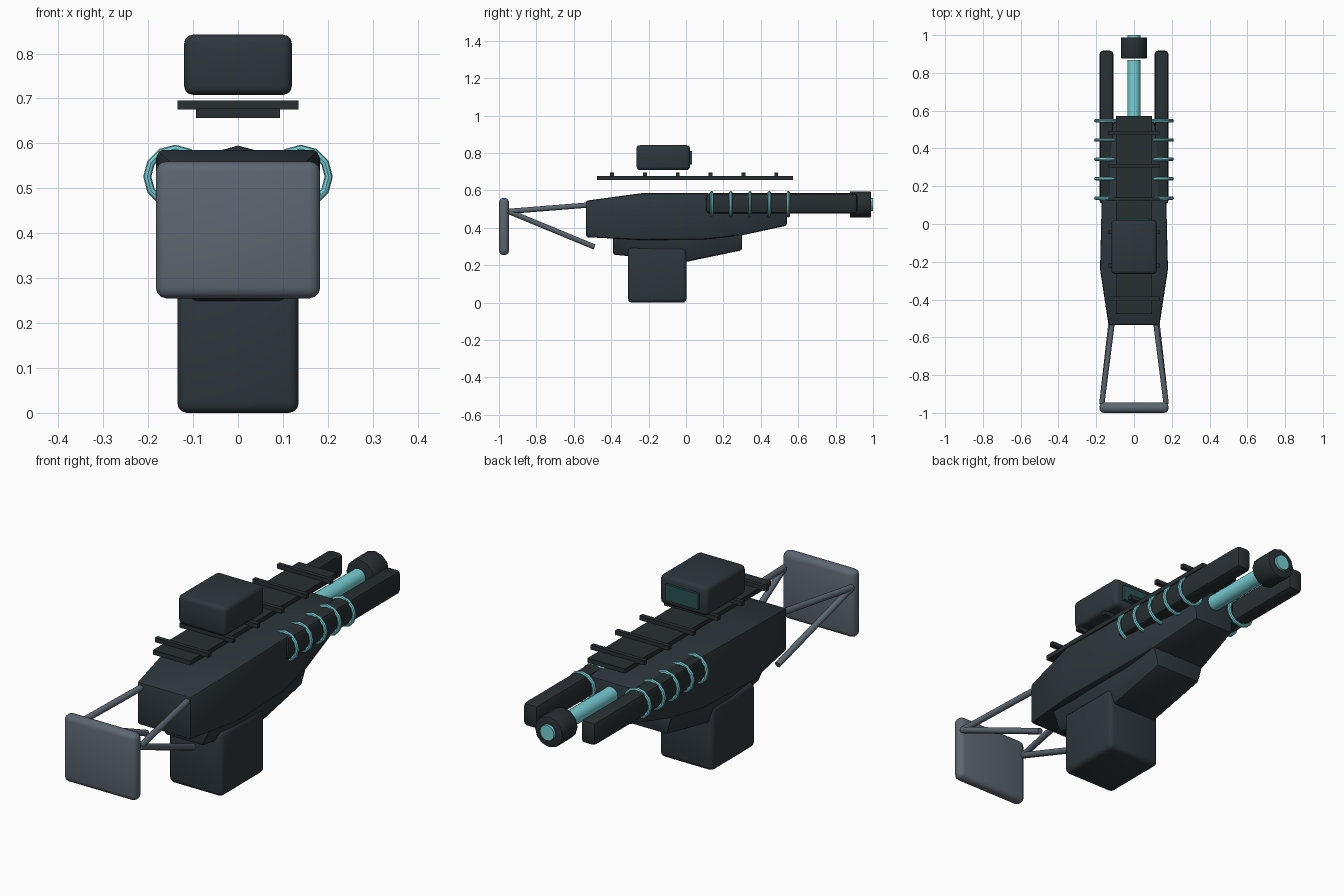
import bpy, bmesh, math
from mathutils import Vector

if "Cube" in bpy.data.objects:
    bpy.data.objects.remove(bpy.data.objects["Cube"])


def material(name, rgb):
    m = bpy.data.materials.new(name)
    m.diffuse_color = (*rgb, 1)
    m.use_nodes = True
    m.node_tree.nodes["Principled BSDF"].inputs["Base Color"].default_value = m.diffuse_color
    return m


DARK = material("dark slate", (0.027, 0.038, 0.046))
BLACK = material("charcoal", (0.021, 0.028, 0.032))
GREY = material("steel grey", (0.108, 0.135, 0.165))
CYAN = material("pale cyan", (0.18, 0.62, 0.66))
LENS = material("dark teal", (0.022, 0.085, 0.085))


def finish(name, bm, mat, bevel=0.0, segments=2):
    bmesh.ops.recalc_face_normals(bm, faces=bm.faces)
    me = bpy.data.meshes.new(name)
    bm.to_mesh(me)
    bm.free()
    me.materials.append(mat)
    ob = bpy.data.objects.new(name, me)
    bpy.context.collection.objects.link(ob)
    bpy.ops.object.select_all(action='DESELECT')
    bpy.context.view_layer.objects.active = ob
    ob.select_set(True)
    if bevel:
        mod = ob.modifiers.new("bevel", 'BEVEL')
        mod.width = bevel
        mod.segments = segments
        mod.limit_method = 'ANGLE'
        mod.angle_limit = math.radians(35)
        bpy.ops.object.modifier_apply(modifier=mod.name)
    bpy.ops.object.shade_smooth_by_angle(angle=math.radians(32))
    return ob


def box(name, lo, hi, mat, bevel=0.0, segments=2):
    bm = bmesh.new()
    bmesh.ops.create_cube(bm, size=1)
    for v in bm.verts:
        v.co = [(a + b) / 2 + c * (b - a) for a, b, c in zip(lo, hi, v.co)]
    return finish(name, bm, mat, bevel, segments)


def rod(name, a, b, radius, mat, sides=12, bevel=0.0):
    a, b = Vector(a), Vector(b)
    bm = bmesh.new()
    bmesh.ops.create_cone(bm, cap_ends=True, segments=sides, radius1=radius,
                          radius2=radius, depth=(b - a).length)
    turn = (b - a).to_track_quat('Z', 'Y').to_matrix()
    for v in bm.verts:
        v.co = turn @ v.co + (a + b) / 2
    return finish(name, bm, mat, bevel)


def loft(name, sections, mat, bevel):
    """Sections: y, half width at top, half width at bottom, top z, bottom z."""
    bm = bmesh.new()
    rings = [[bm.verts.new(p) for p in ((-t, y, zt), (t, y, zt), (b, y, zb), (-b, y, zb))]
             for y, t, b, zt, zb in sections]
    for r, s in zip(rings, rings[1:]):
        for i in range(4):
            j = (i + 1) % 4
            bm.faces.new((r[i], r[j], s[j], s[i]))
    bm.faces.new(rings[0])
    bm.faces.new(rings[-1])
    return finish(name, bm, mat, bevel)


def ring(name, centre, major, minor, mat, around=12, tube=8):
    bm = bmesh.new()
    grid = []
    for i in range(around):
        a = math.tau * i / around
        row = []
        for k in range(tube):
            t = math.tau * k / tube
            r = major + minor * math.cos(t)
            row.append(bm.verts.new((centre[0] + r * math.cos(a),
                                     centre[1] + minor * math.sin(t),
                                     centre[2] + r * math.sin(a))))
        grid.append(row)
    for i in range(around):
        for k in range(tube):
            p, q, l = grid[i], grid[(i + 1) % around], (k + 1) % tube
            bm.faces.new((p[k], q[k], q[l], p[l]))
    return finish(name, bm, mat)


# Main housing and the lower frame under it
loft("main_body", [(-0.535, 0.135, 0.135, 0.545, 0.35),
                   (-0.24, 0.18, 0.175, 0.585, 0.335),
                   (0.10, 0.172, 0.165, 0.585, 0.338),
                   (0.30, 0.145, 0.14, 0.584, 0.36),
                   (0.54, 0.11, 0.10, 0.58, 0.412)], DARK, 0.012)
loft("lower_frame", [(-0.39, 0.145, 0.095, 0.37, 0.257),
                     (-0.15, 0.15, 0.115, 0.37, 0.232),
                     (0.0, 0.15, 0.115, 0.37, 0.218),
                     (0.30, 0.14, 0.115, 0.375, 0.28)], DARK, 0.012)
box("magazine", (-0.135, -0.31, 0), (0.135, 0.003, 0.295), DARK, 0.022, 3)

# Shoulder plate and struts
box("shoulder_plate", (-0.183, -1.0, 0.255), (0.183, -0.946, 0.56), GREY, 0.024, 3)
for s in (-1, 1):
    rod("upper_strut", (s * 0.115, -0.52, 0.522), (s * 0.17, -0.95, 0.488), 0.014, GREY)
    rod("lower_strut", (s * 0.118, -0.49, 0.298), (s * 0.17, -0.95, 0.488), 0.014, GREY)

# Centre barrel and muzzle
rod("centre_barrel", (0, 0.45, 0.525), (0, 0.868, 0.525), 0.035, CYAN, 16)
rod("muzzle", (0, 0.877, 0.525), (0, 0.988, 0.525), 0.07, BLACK, 12, 0.004)
rod("muzzle_core", (0, 0.93, 0.525), (0, 1.0, 0.525), 0.035, CYAN, 16)

# Side barrels with coils
for s in (-1, 1):
    xs = sorted((s * 0.108, s * 0.183))
    box("side_barrel", (xs[0], 0.105, 0.477), (xs[1], 0.918, 0.585), BLACK, 0.02, 2)
    for i in range(5):
        ring("coil", (s * 0.14, 0.137 + i * 0.1025, 0.526), 0.062, 0.009, CYAN)

# Top rail with cross slats
box("rail", (-0.094, -0.477, 0.657), (0.094, 0.573, 0.678), BLACK)
for i in range(6):
    y = -0.395 + i * 0.1755
    box("rail_slat", (-0.135, y - 0.01, 0.675), (0.135, y + 0.01, 0.695), BLACK)

# Sight box with lens
box("sight", (-0.12, -0.265, 0.708), (0.12, 0.022, 0.842), DARK, 0.02, 3)
box("sight_lens", (-0.083, 0.015, 0.738), (0.083, 0.033, 0.81), LENS)
